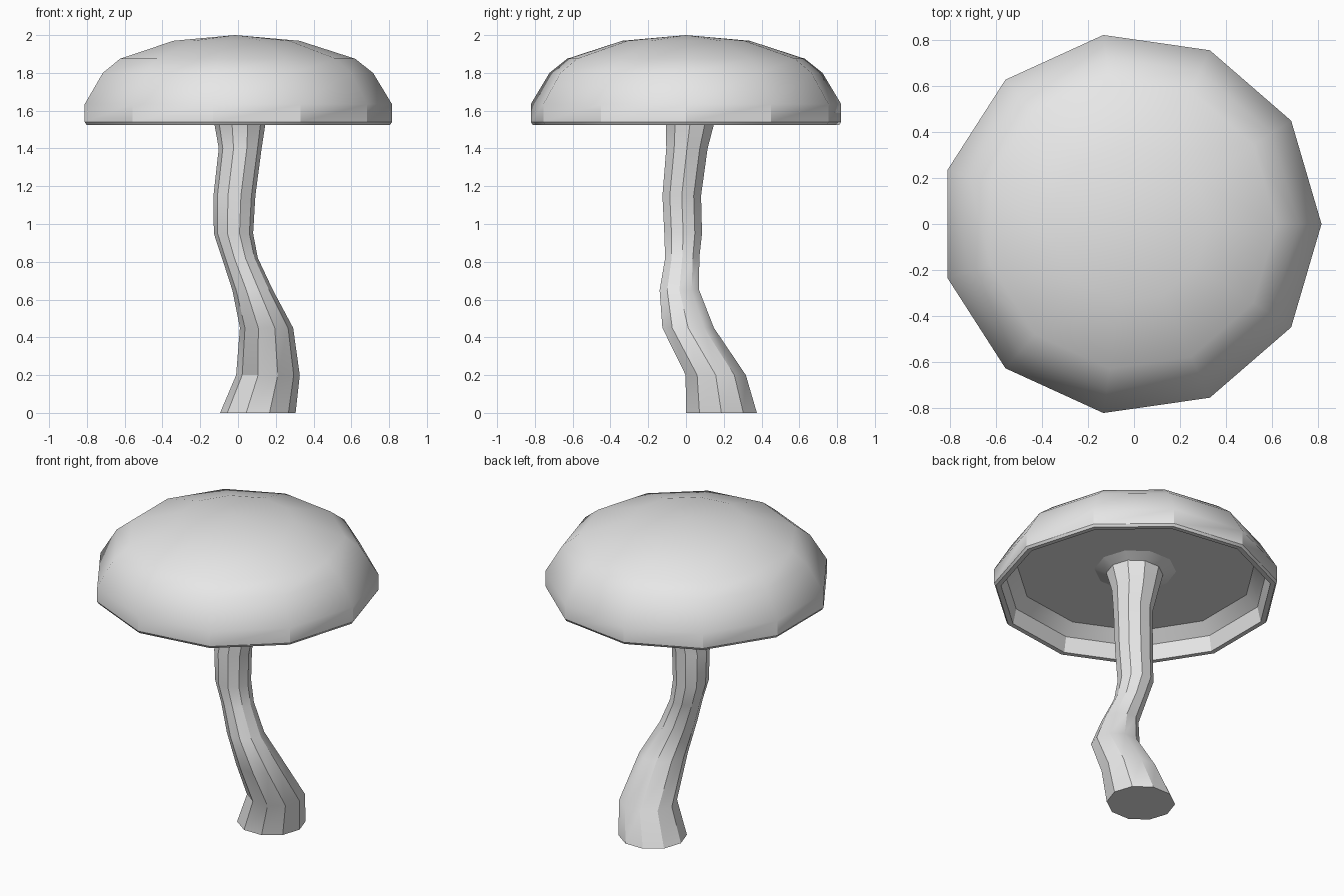
import bpy, bmesh
from math import sin, cos, tau, radians

cube = bpy.data.objects.get("Cube")
if cube:
    bpy.data.objects.remove(cube, do_unlink=True)

grey = bpy.data.materials.new("plain grey")
grey.use_nodes = True
grey.diffuse_color = (0.8, 0.8, 0.8, 1)
grey.node_tree.nodes["Principled BSDF"].inputs["Base Color"].default_value = grey.diffuse_color


def loft(name, rings, sides, start=None, end=None):
    """Skin rings of (centre x, centre y, z, radius x, radius y); ends are an apex point or a flat cap."""
    bm = bmesh.new()
    loops = []
    for cx, cy, z, rx, ry in rings:
        loops.append([bm.verts.new((cx + rx * cos(tau * i / sides),
                                    cy + ry * sin(tau * i / sides), z))
                      for i in range(sides)])
    for a, b in zip(loops, loops[1:]):
        for i in range(sides):
            j = (i + 1) % sides
            bm.faces.new((a[i], a[j], b[j], b[i]))
    for loop, tip in ((loops[0], start), (loops[-1], end)):
        if tip == "flat":
            bm.faces.new(loop)
        elif tip:
            apex = bm.verts.new(tip)
            for i in range(sides):
                bm.faces.new((loop[i], loop[(i + 1) % sides], apex))
    bmesh.ops.recalc_face_normals(bm, faces=bm.faces)
    mesh = bpy.data.meshes.new(name)
    bm.to_mesh(mesh)
    bm.free()
    mesh.materials.append(grey)
    obj = bpy.data.objects.new(name, mesh)
    bpy.context.collection.objects.link(obj)
    bpy.ops.object.select_all(action='DESELECT')
    obj.select_set(True)
    bpy.context.view_layer.objects.active = obj
    bpy.ops.object.shade_smooth_by_angle(angle=radians(31))
    return obj


# Hollow eleven-sided cap: ceiling, inner wall, lip, rim, dome
CAP_X = -0.015
cap_profile = [(0.25, 1.685), (0.70, 1.685), (0.77, 1.62), (0.79, 1.525),
               (0.82, 1.525), (0.83, 1.54), (0.83, 1.635),
               (0.73, 1.80), (0.635, 1.875), (0.34, 1.97)]
loft("cap", [(CAP_X, 0, z, r, r) for r, z in cap_profile], 11,
     start=(CAP_X, 0, 1.685), end=(CAP_X, 0, 2.0))

# Crooked stem: height, left and right extent, front and back extent
stem_outline = [
    (0.00, -0.095, 0.305, -0.01, 0.385),
    (0.20, -0.010, 0.327, -0.01, 0.325),
    (0.45, 0.010, 0.292, -0.132, 0.155),
    (0.65, -0.030, 0.185, -0.145, 0.075),
    (0.82, -0.085, 0.105, -0.115, 0.075),
    (0.95, -0.128, 0.080, -0.120, 0.090),
    (1.15, -0.130, 0.092, -0.130, 0.085),
    (1.40, -0.102, 0.125, -0.110, 0.120),
    (1.53, -0.125, 0.145, -0.113, 0.155),
    (1.655, -0.165, 0.165, -0.160, 0.170),
    (1.690, -0.26, 0.24, -0.25, 0.25),
]
loft("stem", [((l + r) / 2, (f + b) / 2, z, (r - l) / 2, (b - f) / 2)
              for z, l, r, f, b in stem_outline], 10, start="flat", end="flat")
